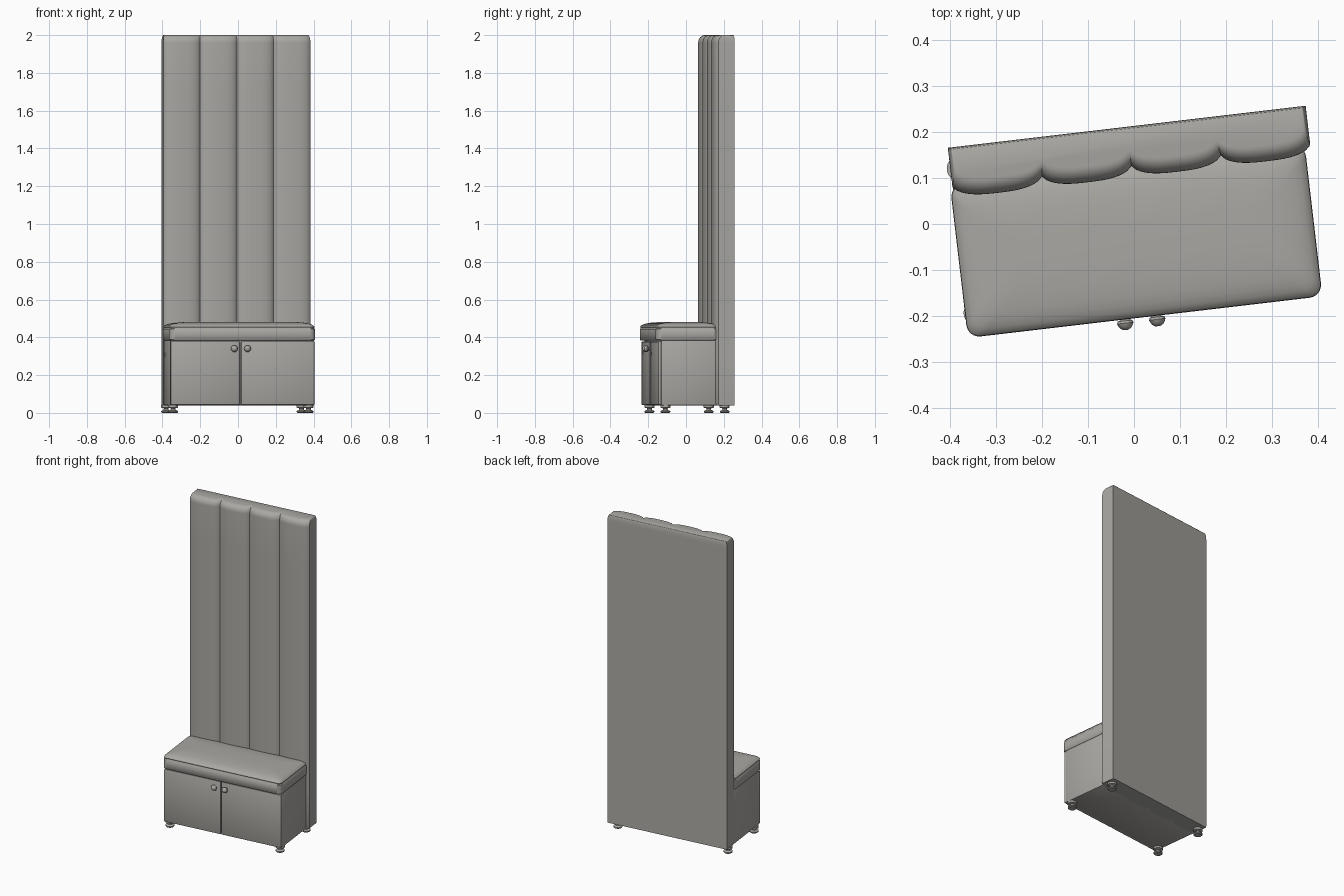
import bpy, bmesh, math

if "Cube" in bpy.data.objects:
    bpy.data.objects.remove(bpy.data.objects["Cube"])

TURN = math.radians(6.7)   # the whole piece stands slightly turned

grey = bpy.data.materials.new("warm grey")
grey.diffuse_color = (0.40, 0.39, 0.365, 1)
grey.use_nodes = True
grey.node_tree.nodes["Principled BSDF"].inputs["Base Color"].default_value = grey.diffuse_color


def finish(name, bm, angle=35):
    bmesh.ops.recalc_face_normals(bm, faces=bm.faces)
    me = bpy.data.meshes.new(name)
    bm.to_mesh(me)
    bm.free()
    me.materials.append(grey)
    ob = bpy.data.objects.new(name, me)
    bpy.context.collection.objects.link(ob)
    ob.rotation_euler.z = TURN
    bpy.ops.object.select_all(action='DESELECT')
    ob.select_set(True)
    bpy.context.view_layer.objects.active = ob
    bpy.ops.object.shade_smooth_by_angle(angle=math.radians(angle))
    return ob


def loft(name, loops, angle=35):
    """Skin a stack of equal-length closed loops and cap both ends."""
    bm = bmesh.new()
    rows = [[bm.verts.new(p) for p in loop] for loop in loops]
    n = len(rows[0])
    for a, b in zip(rows, rows[1:]):
        for i in range(n):
            j = (i + 1) % n
            bm.faces.new((a[i], a[j], b[j], b[i]))
    bm.faces.new(rows[0][::-1])
    bm.faces.new(rows[-1])
    return finish(name, bm, angle)


def rounded_rect(x0, x1, y0, y1, r, z, inset=0.0, steps=6):
    x0, x1, y0, y1 = x0 + inset, x1 - inset, y0 + inset, y1 - inset
    corners = [(x1 - r, y1 - r), (x0 + r, y1 - r), (x0 + r, y0 + r), (x1 - r, y0 + r)]
    pts = []
    for k, (cx, cy) in enumerate(corners):
        for s in range(steps + 1):
            a = math.pi / 2 * (k + s / steps)
            pts.append((cx + r * math.cos(a), cy + r * math.sin(a), z))
    return pts


def box(name, x0, x1, y0, y1, z0, z1, bevel):
    bm = bmesh.new()
    bmesh.ops.create_cube(bm, size=1)
    for v in bm.verts:
        v.co = ((x0, x1)[v.co.x > 0], (y0, y1)[v.co.y > 0], (z0, z1)[v.co.z > 0])
    bmesh.ops.bevel(bm, geom=bm.edges[:], offset=bevel, segments=2,
                    profile=0.5, affect='EDGES')
    return finish(name, bm)


def lathe(name, profile, place, sides=24):
    """Spin (radius, height) points; place() maps them to the final position."""
    ring = [2 * math.pi * i / sides for i in range(sides)]
    return loft(name, [[place(r * math.cos(a), r * math.sin(a), h) for a in ring]
                       for r, h in profile], 40)


# tall padded back panel with four vertical channels
L, R, BACK, SEAM, BULGE = -0.383, 0.401, 0.212, 0.126, 0.024
CHANNELS, STEPS = 4, 20
front = []
for i in range(CHANNELS * STEPS + 1):
    t = 2 * (i % STEPS) / STEPS - 1
    front.append((L + (R - L) * i / (CHANNELS * STEPS),
                  SEAM - BULGE * max(0.0, 1 - abs(t) ** 3) ** 0.7))


def panel_loop(z, push, side, back):
    mid = (L + R) / 2
    k = 1 - side / (mid - L)
    pts = [(mid + (u - mid) * k, v + push, z) for u, v in front]
    return pts + [(R - side, BACK - back, z), (L + side, BACK - back, z)]


rows = [panel_loop(0.04, 0.004, 0.002, 0), panel_loop(0.05, 0, 0, 0)]
rows += [panel_loop(0.05 + 1.91 * i / 8, 0, 0, 0) for i in range(1, 9)]
for i in range(1, 9):
    a = math.pi / 2 * i / 8
    c = 1 - math.cos(a)
    rows.append(panel_loop(1.96 + 0.04 * math.sin(a), 0.035 * c, 0.01 * c, 0.006 * c))
loft("back_panel", rows, 40)

# storage cabinet and its two doors
box("cabinet", -0.382, 0.385, -0.178, 0.130, 0.04, 0.385, 0.004)
for side, x0, x1 in (("left", -0.382, -0.012), ("right", -0.006, 0.385)):
    box(side + "_door", x0, x1, -0.192, -0.176, 0.042, 0.378, 0.004)

# upholstered seat: straight band, seam groove, domed top
seat_rows = [(0.383, 0.005), (0.388, 0.0), (0.443, 0.0), (0.447, 0.004),
             (0.451, 0.004), (0.455, 0.001), (0.462, 0.006), (0.468, 0.016),
             (0.473, 0.030), (0.477, 0.050), (0.480, 0.080), (0.482, 0.12)]
loft("seat_cushion", [rounded_rect(-0.388, 0.389, -0.204, 0.130, 0.028, z, d)
                      for z, d in seat_rows], 45)

# turned feet
foot = [(0.022, 0), (0.026, 0.004), (0.026, 0.010), (0.013, 0.016),
        (0.012, 0.024), (0.027, 0.028), (0.027, 0.042)]
for fy, fname in ((-0.152, "front"), (0.164, "back")):
    for fx, sname in ((-0.364, "left"), (0.358, "right")):
        lathe(f"{fname}_{sname}_foot", foot,
              lambda x, y, h, fx=fx, fy=fy: (fx + x, fy + y, h))

# door knobs
knob = [(0.010, -0.002), (0.010, 0.002), (0.006, 0.006), (0.007, 0.012),
        (0.016, 0.016), (0.018, 0.021), (0.016, 0.026), (0.012, 0.032), (0.005, 0.036)]
for kx, sname in ((-0.044, "left"), (0.026, "right")):
    lathe(sname + "_knob", knob,
          lambda x, y, h, kx=kx: (kx + x, -0.191 - h, 0.34 + y))
